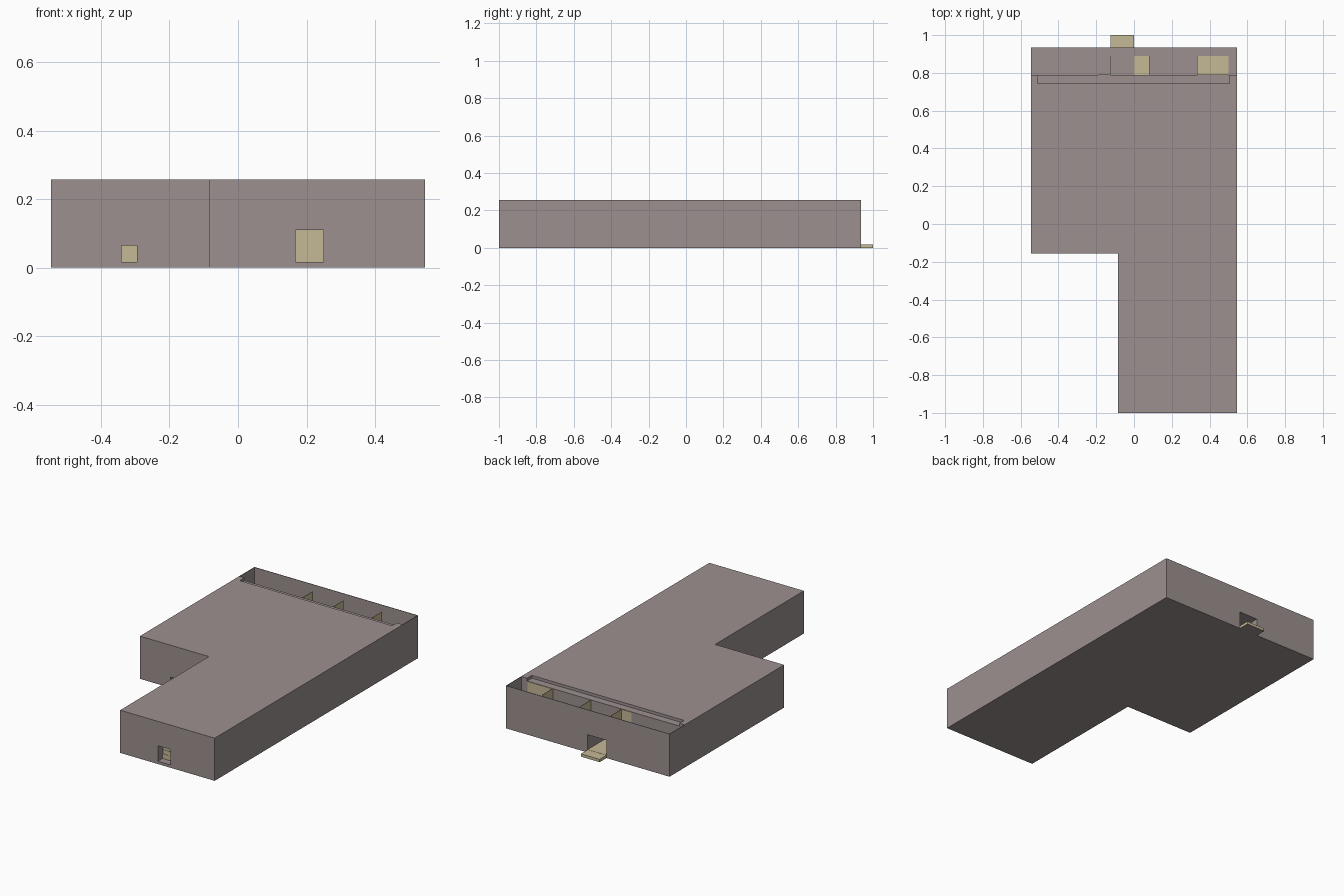
import bpy, bmesh

if "Cube" in bpy.data.objects:
    bpy.data.objects.remove(bpy.data.objects["Cube"])


def material(name, rgb):
    m = bpy.data.materials.new(name)
    m.use_nodes = True
    m.diffuse_color = (*rgb, 1)
    m.node_tree.nodes["Principled BSDF"].inputs["Base Color"].default_value = (*rgb, 1)
    return m


GREY = material("warm grey", (0.33, 0.28, 0.275))
TAN = material("sand", (0.56, 0.48, 0.30))


def prism(name, outline, z0, z1, mat):
    """Extrude a flat outline from z0 up to z1."""
    bm = bmesh.new()
    base = bm.faces.new([bm.verts.new((x, y, z0)) for x, y in outline])
    top = bmesh.ops.extrude_face_region(bm, geom=[base])["geom"]
    verts = [v for v in top if isinstance(v, bmesh.types.BMVert)]
    bmesh.ops.translate(bm, verts=verts, vec=(0, 0, z1 - z0))
    bmesh.ops.recalc_face_normals(bm, faces=bm.faces)
    mesh = bpy.data.meshes.new(name)
    bm.to_mesh(mesh)
    bm.free()
    mesh.materials.append(mat)
    ob = bpy.data.objects.new(name, mesh)
    bpy.context.collection.objects.link(ob)
    return ob


def box(name, x, y, z, mat):
    corners = [(x[0], y[0]), (x[1], y[0]), (x[1], y[1]), (x[0], y[1])]
    return prism(name, corners, z[0], z[1], mat)


W, BACK, ROOF, FLOOR = 0.545, 0.935, 0.257, 0.017
DECK, LEDGE = 0.11, 0.24

# L-shaped building
building = prism("building", [(-W, BACK), (-W, -0.155), (-0.085, -0.155),
                              (-0.085, -1), (W, -1), (W, BACK)], 0, ROOF, GREY)

# Openings: roofless back strip, roof ledge, and three doorways
cuts = {
    "back_strip": ((-W + 0.003, W - 0.003), (0.79, BACK - 0.003), (DECK, 0.4)),
    "roof_ledge": ((-0.51, 0.505), (0.745, 0.80), (LEDGE, 0.4)),
    "front_door": ((0.167, 0.25), (-1.1, -0.95), (FLOOR, 0.11)),
    "side_door": ((-0.34, -0.295), (-0.3, -0.105), (FLOOR, 0.065)),
    "back_door": ((-0.125, 0), (0.70, 1.1), (FLOOR, 0.107)),
}
for name, size in cuts.items():
    cutter = box(name + "_cutter", *size, GREY)
    cutter.hide_render = True
    mod = building.modifiers.new(name, "BOOLEAN")
    mod.operation = "DIFFERENCE"
    mod.solver = "EXACT"
    mod.object = cutter
    bpy.context.view_layer.objects.active = building
    bpy.ops.object.modifier_apply(modifier=name)
    bpy.data.objects.remove(cutter)

# Back doorstep running into the entry, with a grey underside
step = box("back_doorstep", (-0.125, 0), (BACK, 1), (0, FLOOR), TAN)
step.data.materials.append(GREY)
for face in step.data.polygons:
    if face.normal.z < -0.5:
        face.material_index = 1
box("entry_floor", (-0.125, 0), (0.70, BACK), (FLOOR, FLOOR + 0.001), TAN)

# Panels seen inside the front and side doorways
box("front_door_panel", (0.167, 0.25), (-0.952, -0.949), (FLOOR, 0.11), TAN)
box("front_door_low_block", (0.167, 0.21), (-0.956, -0.952), (FLOOR, 0.045), TAN)
box("front_door_middle_block", (0.167, 0.21), (-0.954, -0.952), (0.045, 0.07), TAN)
box("front_door_side_block", (0.21, 0.25), (-0.955, -0.952), (FLOOR, 0.07), TAN)
box("side_door_panel", (-0.34, -0.295), (-0.107, -0.104), (FLOOR, 0.065), TAN)

# Partitions standing in the open back strip
for i, x in enumerate((-0.125, 0.08, 0.335)):
    box(f"partition_{i + 1}", (x - 0.001, x + 0.001), (0.79, 0.89), (DECK, LEDGE), TAN)

# Sand floor patches and wall panels beside the partitions
for i, span in enumerate(((0, 0.08), (0.335, 0.5))):
    box(f"floor_patch_{i + 1}", span, (0.79, 0.89), (DECK, DECK + 0.002), TAN)
for i, span in enumerate(((-0.19, -0.125), (0.335, 0.5))):
    box(f"wall_panel_{i + 1}", span, (0.79, 0.792), (DECK, LEDGE - 0.002), TAN)
